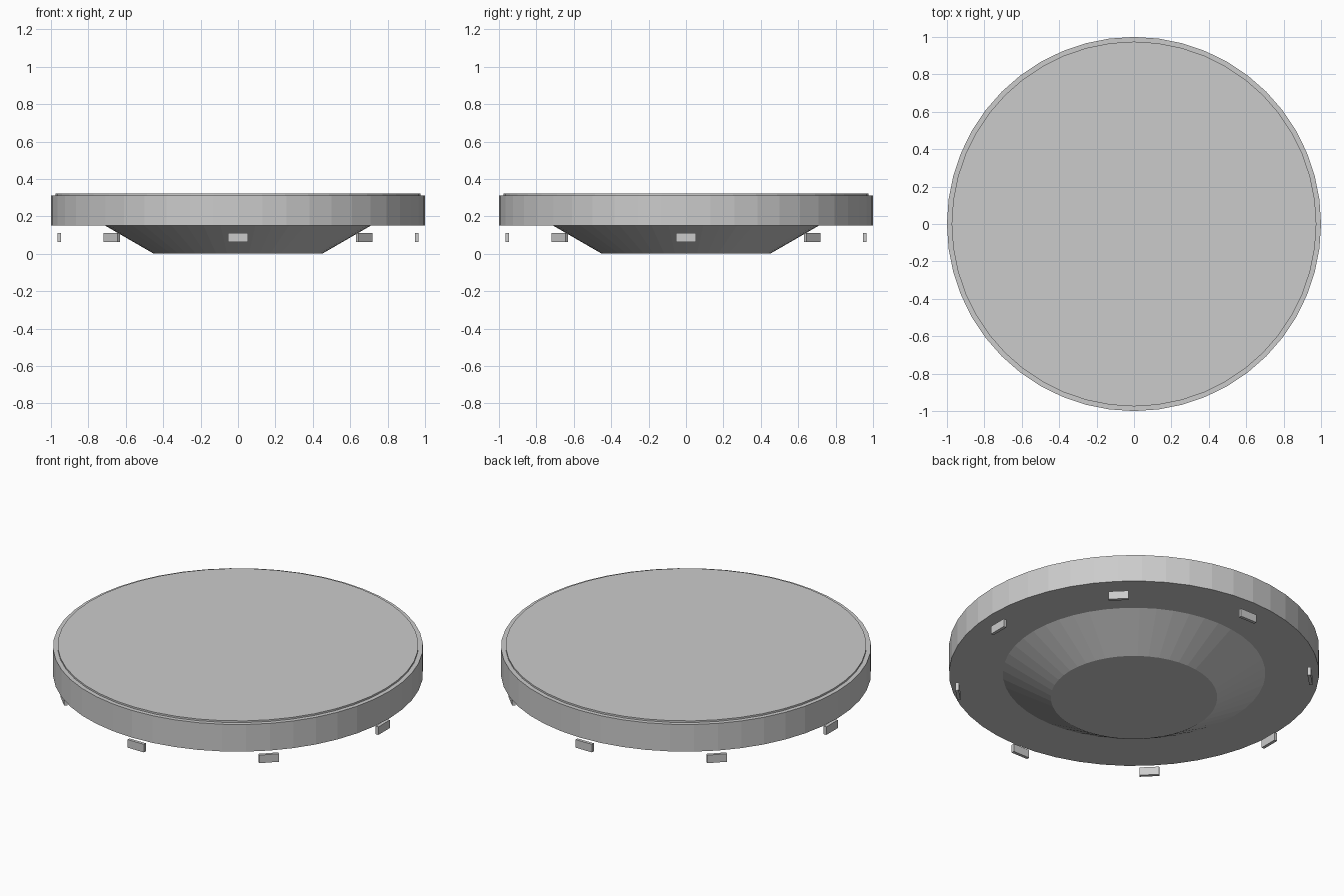
import bpy, bmesh, math
from mathutils import Matrix

if "Cube" in bpy.data.objects:
    bpy.data.objects.remove(bpy.data.objects["Cube"])

grey = bpy.data.materials.new("mid grey")
grey.diffuse_color = (0.6, 0.6, 0.6, 1)
grey.use_nodes = True
grey.node_tree.nodes["Principled BSDF"].inputs["Base Color"].default_value = grey.diffuse_color


def add_part(name, build):
    mesh = bpy.data.meshes.new(name)
    bm = bmesh.new()
    build(bm)
    bm.to_mesh(mesh)
    bm.free()
    mesh.materials.append(grey)
    obj = bpy.data.objects.new(name, mesh)
    bpy.context.collection.objects.link(obj)
    return obj


def disc(name, r_low, r_high, z_low, z_high, sides=48):
    place = Matrix.Translation((0, 0, (z_low + z_high) / 2))
    return add_part(name, lambda bm: bmesh.ops.create_cone(
        bm, cap_ends=True, segments=sides, radius1=r_low, radius2=r_high,
        depth=z_high - z_low, matrix=place))


# Tapered base, flat-sided rim and the slightly raised top plate
disc("tapered_base", 0.45, 0.71, 0.0, 0.15)
disc("rim", 1.0, 1.0, 0.15, 0.312)
disc("top_plate", 0.975, 0.975, 0.312, 0.322)

# Ring of small blocks hanging just below the rim
for i in range(8):
    place = (Matrix.Rotation(i * math.tau / 8, 4, 'Z')
             @ Matrix.Translation((0.955, 0, 0.086))
             @ Matrix.Diagonal((0.018, 0.108, 0.048, 1)))
    add_part(f"block_{i + 1}",
             lambda bm, m=place: bmesh.ops.create_cube(bm, size=1, matrix=m))
